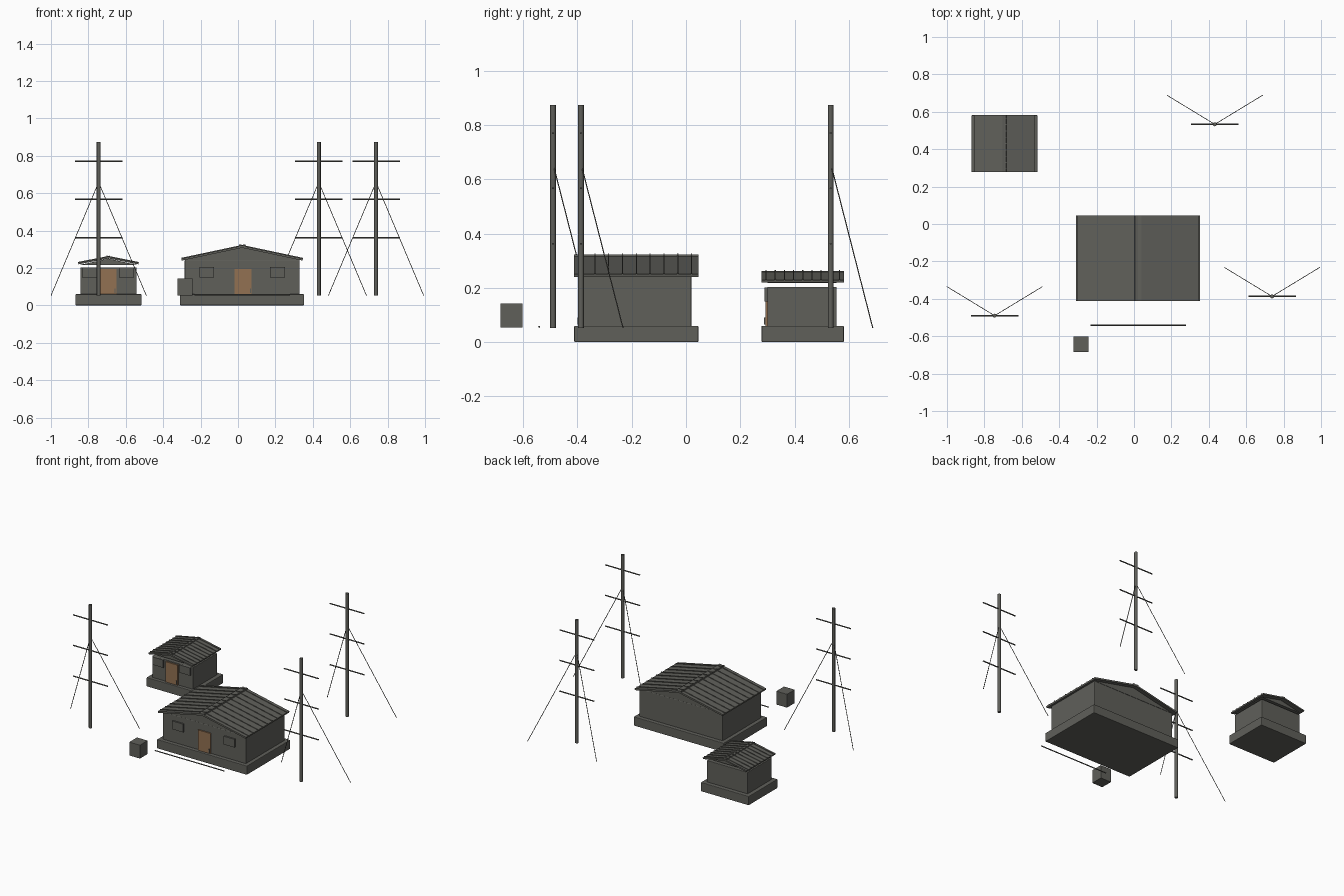
import bpy, bmesh, math
from mathutils import Vector, Matrix

cube = bpy.data.objects.get("Cube")
if cube:
    bpy.data.objects.remove(cube, do_unlink=True)


def material(name, rgb):
    m = bpy.data.materials.new(name)
    m.use_nodes = True
    m.diffuse_color = (*rgb, 1)
    m.node_tree.nodes["Principled BSDF"].inputs["Base Color"].default_value = (*rgb, 1)
    return m


GREY = material("weathered grey", (0.115, 0.115, 0.102))
BROWN = material("door brown", (0.29, 0.165, 0.085))


def finish(name, bm, mat, bevel=0):
    bmesh.ops.recalc_face_normals(bm, faces=bm.faces)
    mesh = bpy.data.meshes.new(name)
    bm.to_mesh(mesh)
    bm.free()
    mesh.materials.append(mat)
    ob = bpy.data.objects.new(name, mesh)
    bpy.context.collection.objects.link(ob)
    if bevel:
        mod = ob.modifiers.new("soft edges", "BEVEL")
        mod.width, mod.segments = bevel, 2
    return ob


def add_box(bm, lo, hi):
    lo, hi = Vector(lo), Vector(hi)
    size = Matrix.Diagonal((*(hi - lo), 1))
    bmesh.ops.create_cube(bm, size=1, matrix=Matrix.Translation((lo + hi) / 2) @ size)


def box(name, lo, hi, mat=GREY, bevel=0):
    bm = bmesh.new()
    add_box(bm, lo, hi)
    return finish(name, bm, mat, bevel)


def rod(name, a, b, radius, sides=8):
    a, b = Vector(a), Vector(b)
    bm = bmesh.new()
    turn = (b - a).to_track_quat("Z", "Y").to_matrix().to_4x4()
    bmesh.ops.create_cone(bm, cap_ends=True, segments=sides, radius1=radius, radius2=radius,
                          depth=(b - a).length, matrix=Matrix.Translation((a + b) / 2) @ turn)
    ob = finish(name, bm, GREY)
    for p in ob.data.polygons:
        p.use_smooth = len(p.vertices) == 4
    return ob


def roof_side(name, cx, side, half, y0, y1, eave, ridge, over, thick, ribs):
    """Sloping sheet with raised seams, running a little past the ridge."""
    run = math.hypot(half, ridge - eave)
    angle = math.atan2(ridge - eave, half)
    bm = bmesh.new()
    add_box(bm, (-over, y0, -thick), (run, y1, 0))
    for i in range(ribs):
        y = y0 + (y1 - y0) * (i + 0.5) / ribs
        add_box(bm, (-over, y - 0.002, -0.002), (run, y + 0.002, 0.004))
    bm.transform(Matrix.Rotation(angle, 4, "Y"))
    bm.transform(Matrix.Diagonal((side, 1, 1, 1)))
    bm.transform(Matrix.Translation((cx, 0, ridge)))
    finish(name, bm, GREY)


def gable(name, cx, half, y0, y1, z0, z1):
    bm = bmesh.new()
    tri = [bm.verts.new((cx + x, y0, z)) for x, z in ((-half, z0), (half, z0), (0, z1))]
    face = bm.faces.new(tri)
    new = bmesh.ops.extrude_face_region(bm, geom=[face])["geom"]
    bmesh.ops.translate(bm, vec=(0, y1 - y0, 0), verts=[v for v in new if isinstance(v, bmesh.types.BMVert)])
    bm.faces.new(tri) if not bm.faces.get(tri) else None
    finish(name, bm, GREY)


def house(tag, cx, base, wall, top, door, windows, roof, gable_z):
    hx, y0, y1 = base
    wx, wy0, wy1 = wall
    box(tag + "_foundation", (cx - hx, y0, 0), (cx + hx, y1, 0.06), GREY, 0.004)
    box(tag + "_walls", (cx - wx, wy0, 0.055), (cx + wx, wy1, top), GREY, 0.003)
    gable(tag + "_gable", cx, wx, wy0, wy1, *gable_z)
    # door with a small handle
    d0, d1 = door
    box(tag + "_door", (d0, wy0 - 0.008, 0.06), (d1, wy0 + 0.002, 0.195), BROWN)
    box(tag + "_door_handle", (d1 - 0.01, wy0 - 0.013, 0.065), (d1 - 0.004, wy0, 0.09))
    # windows
    for side, (w0, w1, z0, z1) in zip(("right", "left"), windows):
        box(f"{tag}_window_{side}", (w0, wy0 - 0.01, z0), (w1, wy0 + 0.002, z1))
    # roof
    half, eave, ridge, over, thick, ribs = roof
    for side, s in (("right", -1), ("left", 1)):
        roof_side(f"{tag}_roof_{side}", cx, s, half, y0, y1, eave, ridge, over, thick, ribs)


house("main_house", 0.022, (0.332, -0.412, 0.046), (0.307, -0.387, 0.02), 0.243,
      (-0.02, 0.073), ((-0.207, -0.127, 0.15, 0.205), (0.172, 0.252, 0.15, 0.205)),
      (0.325, 0.25, 0.319, 0.018, 0.011, 9), (0.243, 0.308))
house("shed", -0.693, (0.177, 0.278, 0.582), (0.15, 0.3, 0.555), 0.203,
      (-0.74, -0.65), ((-0.835, -0.755, 0.15, 0.202), (-0.637, -0.557, 0.15, 0.202)),
      (0.162, 0.228, 0.26, 0.01, 0.009, 9), (0.217, 0.25))

# utility poles with crossbars and guy wires
for n, (x, y) in enumerate(((-0.745, -0.49), (0.432, 0.533), (0.738, -0.387)), 1):
    rod(f"pole_{n}", (x, y, 0.052), (x, y, 0.873), 0.0105, 12)
    for level, z in (("low", 0.362), ("middle", 0.567), ("high", 0.77)):
        rod(f"pole_{n}_crossbar_{level}", (x - 0.127, y, z), (x + 0.127, y, z), 0.004)
    for side, s in (("right", -1), ("left", 1)):
        rod(f"pole_{n}_guy_wire_{side}", (x, y, 0.658), (x + s * 0.255, y + 0.155, 0.052), 0.002, 6)

# yard items
box("crate", (-0.324, -0.684, 0.053), (-0.244, -0.602, 0.143), GREY, 0.002)
rod("ground_rod", (-0.233, -0.541, 0.056), (0.278, -0.541, 0.056), 0.0035)
